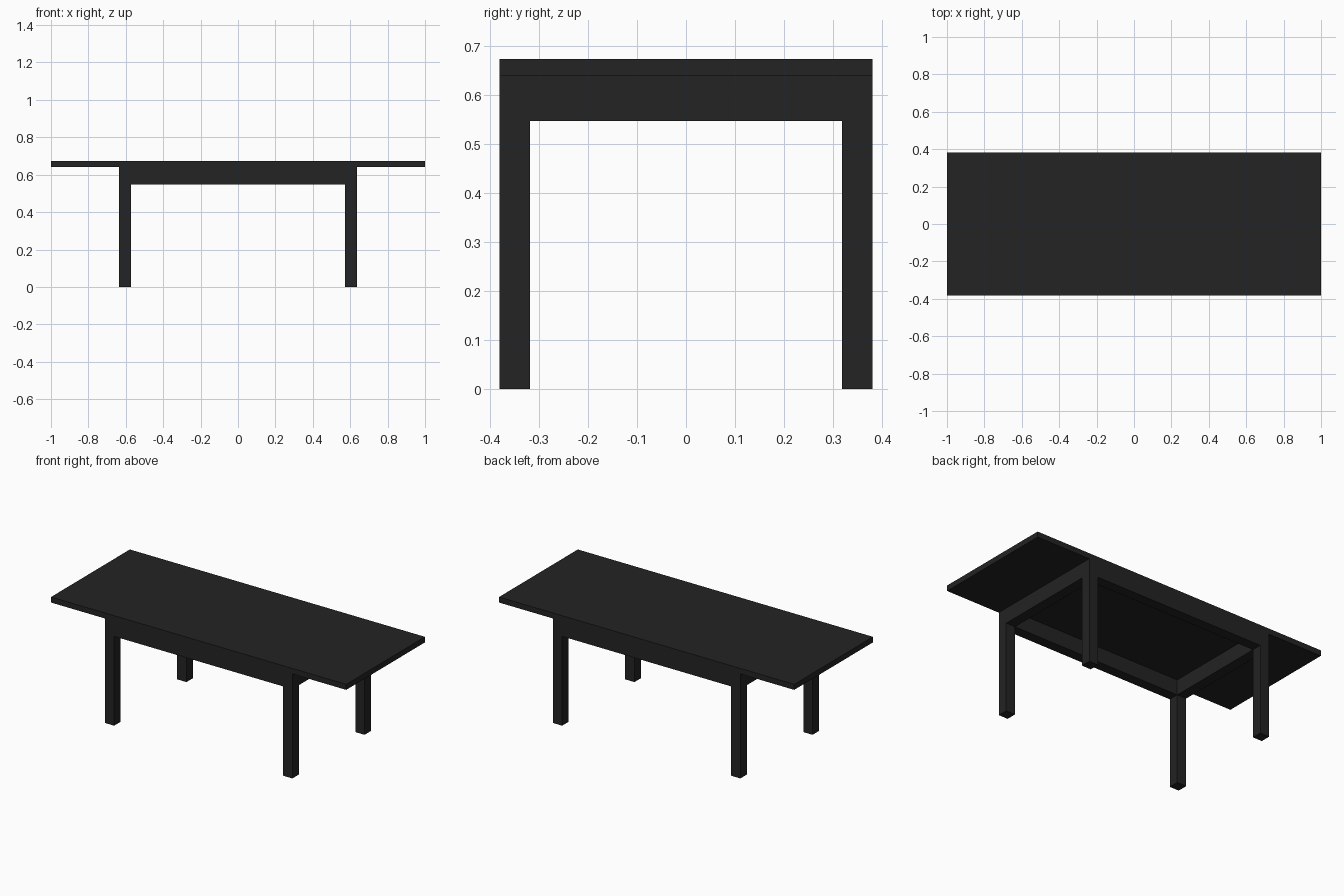
import bpy

if "Cube" in bpy.data.objects:
    bpy.data.objects.remove(bpy.data.objects["Cube"])

mat = bpy.data.materials.new("black_brown")
mat.diffuse_color = (0.017, 0.017, 0.017, 1)
mat.use_nodes = True
mat.node_tree.nodes["Principled BSDF"].inputs["Base Color"].default_value = mat.diffuse_color


def box(name, x0, x1, y0, y1, z0, z1):
    """Axis-aligned box between two corners."""
    bpy.ops.mesh.primitive_cube_add(size=1, location=((x0 + x1) / 2, (y0 + y1) / 2, (z0 + z1) / 2))
    ob = bpy.context.object
    ob.name = name
    ob.scale = (x1 - x0, y1 - y0, z1 - z0)
    bpy.ops.object.transform_apply(location=False, rotation=False, scale=True)
    ob.data.materials.append(mat)
    return ob


W, D = 0.635, 0.381             # half width of the leg frame, half depth
T = 0.0625                      # leg and rail thickness
RAIL, UNDER, TOP = 0.547, 0.64, 0.674

# Table top overhanging both ends
box("table_top", -1, 1, -D, D, UNDER, TOP)

# Legs in the four corners
for sx, side in ((-1, "left"), (1, "right")):
    for sy, end in ((-1, "front"), (1, "back")):
        cx, cy = sx * (W - T / 2), sy * (D - T / 2)
        box(f"{end}_{side}_leg", cx - T / 2, cx + T / 2, cy - T / 2, cy + T / 2, 0, UNDER)

# Long rails between the legs, flush with their outer faces
for s, end in ((-1, "front"), (1, "back")):
    cy = s * (D - T / 2)
    box(f"{end}_rail", -W + T, W - T, cy - T / 2, cy + T / 2, RAIL, UNDER)

# Short end rails
for s, side in ((-1, "left"), (1, "right")):
    cx = s * (W - T / 2)
    box(f"{side}_rail", cx - T / 2, cx + T / 2, -D + T, D - T, RAIL, UNDER)
